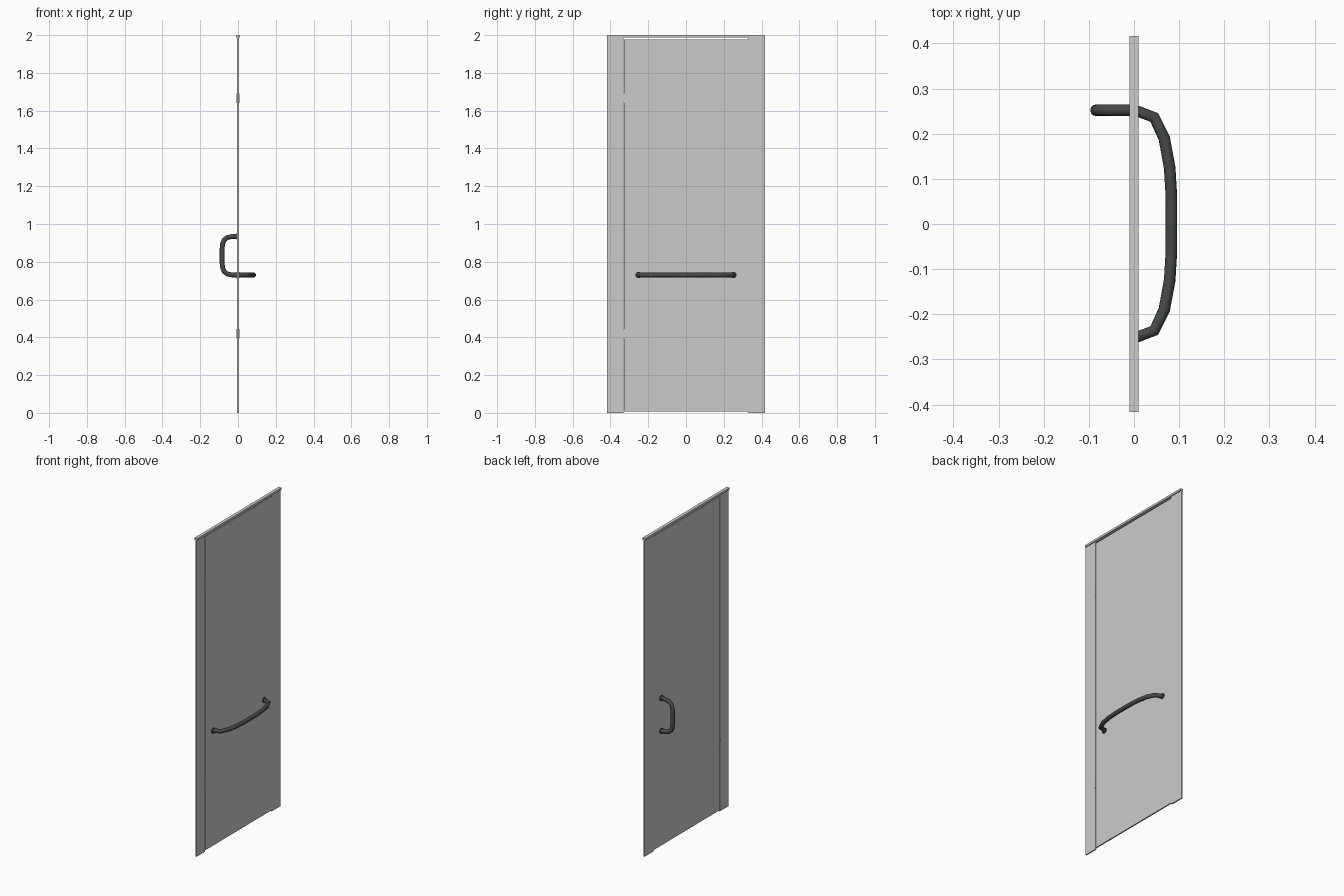
import bpy, bmesh, math
from mathutils import Vector

if "Cube" in bpy.data.objects:
    bpy.data.objects.remove(bpy.data.objects["Cube"])

dark = bpy.data.materials.new("dark_metal")
dark.diffuse_color = (0.06, 0.07, 0.06, 1)
dark.use_nodes = True
dark.node_tree.nodes["Principled BSDF"].inputs["Base Color"].default_value = dark.diffuse_color


def finish(name, bm, mat=None, smooth=False):
    bmesh.ops.recalc_face_normals(bm, faces=bm.faces)
    me = bpy.data.meshes.new(name)
    bm.to_mesh(me)
    bm.free()
    ob = bpy.data.objects.new(name, me)
    bpy.context.collection.objects.link(ob)
    if mat:
        me.materials.append(mat)
    if smooth:
        bpy.ops.object.select_all(action='DESELECT')
        bpy.context.view_layer.objects.active = ob
        ob.select_set(True)
        bpy.ops.object.shade_smooth_by_angle(angle=math.radians(40))
    return ob


def box(name, thick, y0, y1, z0, z1):
    bm = bmesh.new()
    bmesh.ops.create_cube(bm, size=1)
    for v in bm.verts:
        v.co = (v.co.x * thick, (y0 + y1) / 2 + v.co.y * (y1 - y0),
                (z0 + z1) / 2 + v.co.z * (z1 - z0))
    return finish(name, bm)


def handle(name, points, normal, r=0.0128, sides=12):
    """Round bar swept along a planar path, with a flared foot at each end."""
    pts = [Vector(p) for p in points]
    n = Vector(normal)
    out = 1 if pts[1].x > 0 else -1
    bm = bmesh.new()
    rings = []
    for i, p in enumerate(pts):
        a = (p - pts[i - 1]).normalized() if i else Vector((out, 0, 0))
        b = (pts[i + 1] - p).normalized() if i < len(pts) - 1 else Vector((-out, 0, 0))
        t = (a + b).normalized()
        if i in (0, len(pts) - 1):
            t = a if i == 0 else b
        u = n.cross(t)
        rings.append([bm.verts.new(p + r * (math.cos(k) * u + math.sin(k) * n))
                      for k in (2 * math.pi * j / sides for j in range(sides))])
    for A, B in zip(rings, rings[1:]):
        for j in range(sides):
            k = (j + 1) % sides
            bm.faces.new((A[j], A[k], B[k], B[j]))
    bm.faces.new(rings[0])
    bm.faces.new(rings[-1])
    finish(name, bm, dark, True)
    # mounting feet
    for k, p in enumerate((pts[0], pts[-1])):
        bpy.ops.mesh.primitive_cylinder_add(vertices=16, radius=0.017, depth=0.006,
                                            location=(out * 0.006, p.y, p.z),
                                            rotation=(0, math.pi / 2, 0))
        foot = bpy.context.object
        foot.name = f"{name}_foot_{k + 1}"
        foot.data.materials.append(dark)
        bpy.ops.object.shade_smooth_by_angle(angle=math.radians(40))


# glass panels and header rail
GLASS = 0.008
box("hinge_side_panel", GLASS, -0.417, -0.331, 0, 1.989)
box("latch_side_panel", GLASS, 0.329, 0.417, 0, 1.989)
box("door_panel", GLASS, -0.328, 0.328, 0.008, 1.976)
box("header_rail", 0.02, -0.417, 0.417, 1.987, 2.0)

# hinges
for label, z in (("lower", 0.42), ("upper", 1.665)):
    box(f"{label}_hinge", 0.015, -0.336, -0.325, z - 0.025, z + 0.025)

# bowed towel bar on the +x face
half = [(0.003, 0.252), (0.045, 0.236), (0.067, 0.19), (0.079, 0.125), (0.083, 0.06)]
bar = [(x, y, 0.73) for x, y in half] + [(x, -y, 0.73) for x, y in reversed(half)]
handle("towel_bar", bar, (0, 0, 1))

# pull handle on the -x face
corner = [(0.003, 0.103), (0.03, 0.102), (0.055, 0.097), (0.073, 0.084), (0.081, 0.065), (0.084, 0.04)]
pull = [(-x, 0.252, 0.832 + z) for x, z in corner]
pull += [(-x, 0.252, 0.832 - z) for x, z in reversed(corner)]
handle("pull_handle", pull, (0, 1, 0))
